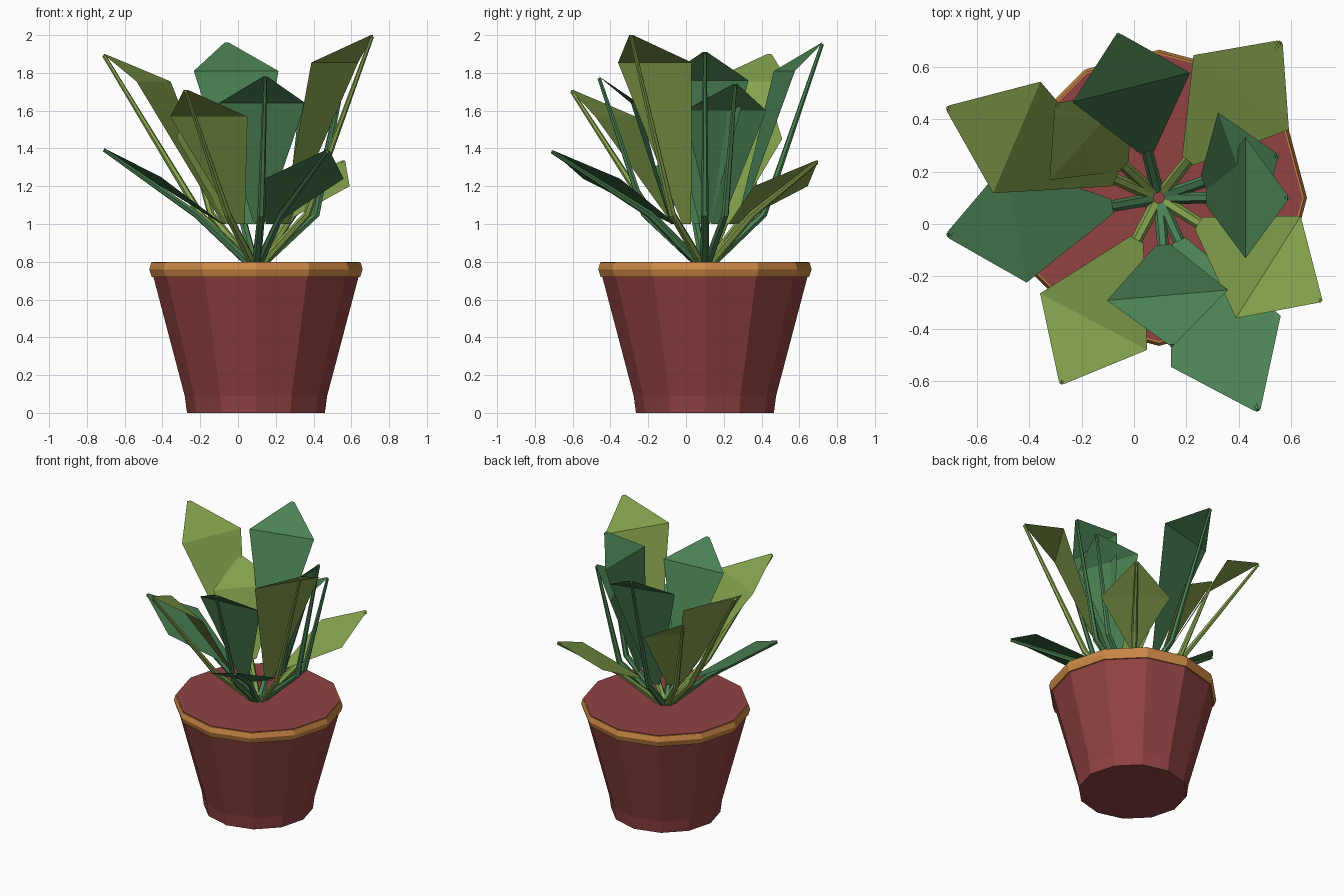
import bpy, bmesh, math
from mathutils import Vector

if "Cube" in bpy.data.objects:
    bpy.data.objects.remove(bpy.data.objects["Cube"])

CENTRE = Vector((0.095, 0.10, 0))


def srgb(r, g, b):
    lin = lambda c: c / 12.92 if c <= 0.04045 else ((c + 0.055) / 1.055) ** 2.4
    return (lin(r / 255), lin(g / 255), lin(b / 255), 1)


def material(name, rgb):
    m = bpy.data.materials.new(name)
    m.diffuse_color = srgb(*rgb)
    m.use_nodes = True
    m.node_tree.nodes["Principled BSDF"].inputs["Base Color"].default_value = m.diffuse_color
    return m


TERRACOTTA = material("terracotta_red", (145, 66, 66))
ORANGE = material("rim_orange", (205, 138, 70))
LIGHT = material("light_green", (134, 164, 78))
DARK = material("dark_green", (74, 129, 83))


def finish(bm, name, mat, recalc=True):
    if recalc:
        bmesh.ops.recalc_face_normals(bm, faces=bm.faces)
    mesh = bpy.data.meshes.new(name)
    bm.to_mesh(mesh)
    bm.free()
    mesh.materials.append(mat)
    ob = bpy.data.objects.new(name, mesh)
    bpy.context.collection.objects.link(ob)
    return ob


def bridge(bm, a, b):
    n = len(a)
    for i in range(n):
        bm.faces.new((a[i], a[(i + 1) % n], b[(i + 1) % n], b[i]))


def lathe(name, profile, mat, sides=12, closed=False):
    """Revolve (radius, z) points; cap the ends, or join them into a ring."""
    bm = bmesh.new()
    rings = []
    for r, z in profile:
        rings.append([bm.verts.new(CENTRE + Vector((
            r * math.cos(math.tau * i / sides),
            r * math.sin(math.tau * i / sides), z))) for i in range(sides)])
    for a, b in zip(rings, rings[1:]):
        bridge(bm, a, b)
    if closed:
        bridge(bm, rings[-1], rings[0])
    else:
        bm.faces.new(rings[0])
        bm.faces.new(rings[-1])
    return finish(bm, name, mat)


def stem(name, path, radii, side, mat, sides=6):
    """Tapered tube along a bent path lying in a vertical plane."""
    bm = bmesh.new()
    rings = []
    for i, p in enumerate(path):
        t = (path[min(i + 1, len(path) - 1)] - path[max(i - 1, 0)]).normalized()
        up = side.cross(t)
        rings.append([bm.verts.new(p + radii[i] * (
            side * math.cos(math.tau * k / sides) +
            up * math.sin(math.tau * k / sides))) for k in range(sides)])
    for a, b in zip(rings, rings[1:]):
        bridge(bm, a, b)
    bm.faces.new(rings[0])
    bm.faces.new(rings[-1])
    return finish(bm, name, mat)


def leaf(n, azimuth, mid_r, mid_z, tip_r, tip_z, mat):
    a = math.radians(azimuth)
    out = Vector((math.cos(a), math.sin(a), 0))
    side = Vector((-math.sin(a), math.cos(a), 0))

    def at(r, z, s=0):
        return CENTRE + out * r + side * s + Vector((0, 0, z))

    # blade: a kite folded across its widest line
    bm = bmesh.new()
    rows = [[bm.verts.new(at(r, z, s * w)) for s in (-1, 1)] for r, z, w in (
        (0.18, 1.0, 0.028), (mid_r, mid_z, 0.231), (tip_r, tip_z, 0.012))]
    for (l0, r0), (l1, r1) in zip(rows, rows[1:]):
        bm.faces.new((l0, l1, r1, r0))
    bmesh.ops.reverse_faces(bm, faces=[f for f in bm.faces if f.normal.z < 0])
    for f in bm.faces:
        f.normal_update()
        if f.normal.z < 0:
            f.normal_flip()
    finish(bm, f"leaf_blade_{n}", mat, recalc=False)

    # stem: leans out from the soil, then bends up under the blade to its tip
    stem(f"leaf_stem_{n}",
         [at(0.035, 0.79), at(0.32, 1.05), at(tip_r, tip_z - 0.008)],
         [0.024, 0.020, 0.010], side, mat)


# pot body with soil-level top
lathe("pot", [(0.365, 0), (0.377, 0.09), (0.543, 0.72), (0.548, 0.80)], TERRACOTTA)

# rim band
lathe("pot_rim", [(0.53, 0.72), (0.552, 0.72), (0.565, 0.76),
                  (0.554, 0.796), (0.53, 0.796)], ORANGE, closed=True)

# leaves: azimuth, fold radius, fold height, tip radius, tip height, colour
LEAVES = [
    (104, 0.434, 1.81, 0.64, 1.96, DARK),
    (52, 0.51, 1.20, 0.752, 1.335, LIGHT),
    (19.6, 0.322, 1.60, 0.478, 1.74, DARK),
    (0, 0.33, 1.76, 0.49, 1.91, DARK),
    (-32.4, 0.494, 1.855, 0.728, 2.0, LIGHT),
    (-65, 0.604, 1.24, 0.893, 1.39, DARK),
    (-85, 0.373, 1.64, 0.562, 1.78, DARK),
    (-117.8, 0.534, 1.568, 0.796, 1.71, LIGHT),
    (190, 0.553, 1.25, 0.817, 1.40, DARK),
    (157, 0.589, 1.755, 0.874, 1.90, LIGHT),
    (137.7, 0.354, 1.45, 0.527, 1.60, LIGHT),
]
for n, spec in enumerate(LEAVES, 1):
    leaf(n, *spec)
